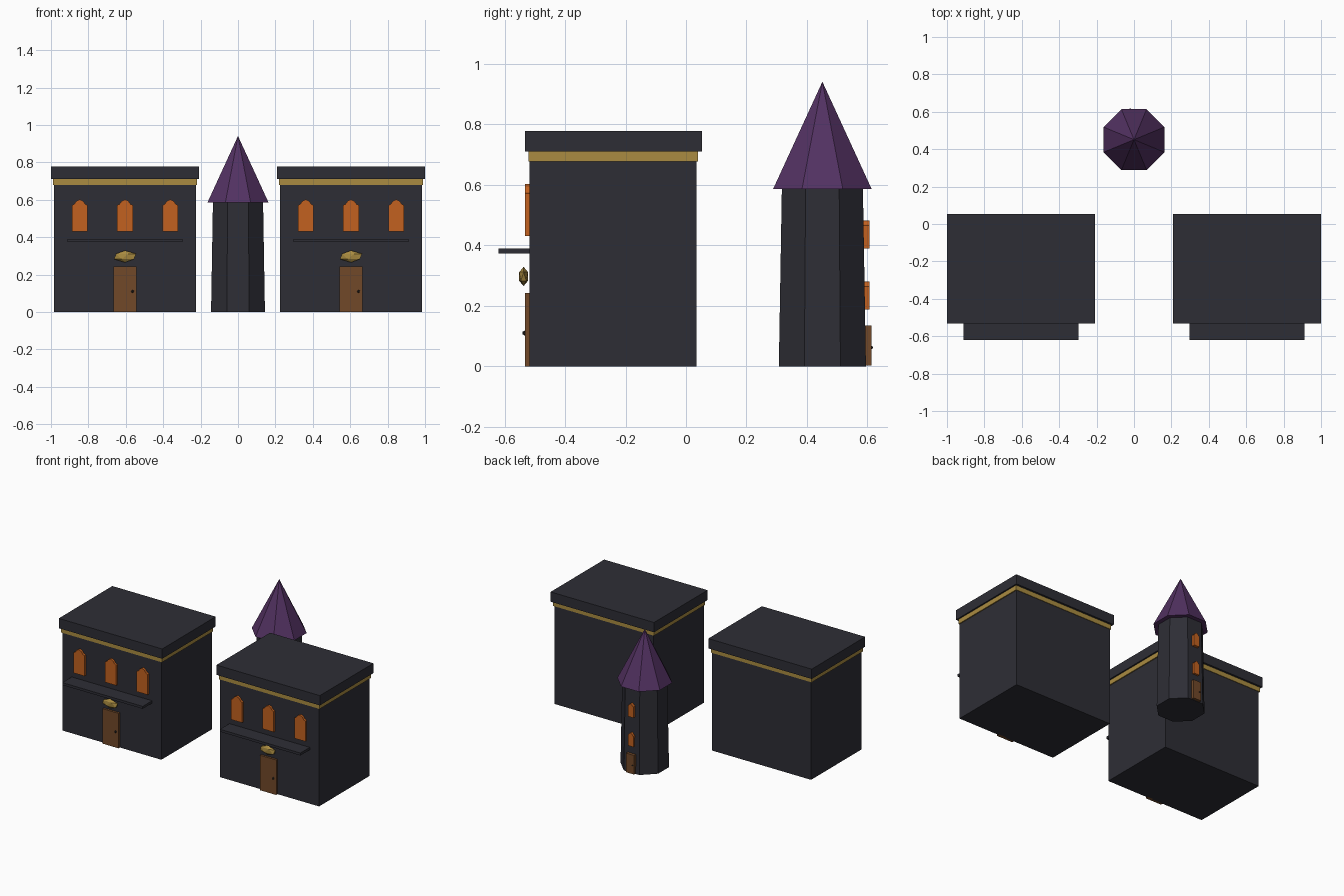
import bpy, bmesh, math
from mathutils import Matrix

cube = bpy.data.objects.get("Cube")
if cube:
    bpy.data.objects.remove(cube, do_unlink=True)


def material(name, rgb):
    m = bpy.data.materials.new(name)
    m.use_nodes = True
    m.diffuse_color = (*rgb, 1)
    m.node_tree.nodes["Principled BSDF"].inputs["Base Color"].default_value = (*rgb, 1)
    return m


STONE = material("dark stone", (0.027, 0.027, 0.036))
GOLD = material("gold", (0.40, 0.26, 0.052))
ORANGE = material("glowing orange", (0.54, 0.12, 0.014))
WOOD = material("brown wood", (0.165, 0.066, 0.022))
PURPLE = material("purple tiles", (0.085, 0.031, 0.12))
IRON = material("dark iron", (0.02, 0.018, 0.018))


def finish(name, bm, mat):
    bmesh.ops.recalc_face_normals(bm, faces=bm.faces)
    me = bpy.data.meshes.new(name)
    bm.to_mesh(me)
    bm.free()
    me.materials.append(mat)
    ob = bpy.data.objects.new(name, me)
    bpy.context.collection.objects.link(ob)
    return ob


def box(name, x, y, z, mat):
    """Box from (min, max) ranges on each axis."""
    bm = bmesh.new()
    bmesh.ops.create_cube(bm, size=1)
    for v in bm.verts:
        v.co = [r[0] if c < 0 else r[1] for c, r in zip(v.co, (x, y, z))]
    return finish(name, bm, mat)


def ball(name, centre, size, mat, detail=1):
    bm = bmesh.new()
    bmesh.ops.create_icosphere(bm, subdivisions=detail, radius=1,
                               matrix=Matrix.Translation(centre) @ Matrix.Diagonal((*size, 1)))
    return finish(name, bm, mat)


def octagon(name, apothem_low, apothem_high, z0, z1, y, mat):
    """Eight-sided tapered solid with flats facing the axes."""
    k = 1 / math.cos(math.pi / 8)
    bm = bmesh.new()
    place = Matrix.Translation((0, y, (z0 + z1) / 2)) @ Matrix.Rotation(math.pi / 8, 4, "Z")
    bmesh.ops.create_cone(bm, cap_ends=True, segments=8, radius1=apothem_low * k,
                          radius2=apothem_high * k, depth=z1 - z0, matrix=place)
    bmesh.ops.remove_doubles(bm, verts=bm.verts, dist=0.0001)
    return finish(name, bm, mat)


# Half outline of an arched window: share of half width, share of height
ARCH = [(1, 0), (1, 0.82), (0.72, 0.85), (0.42, 0.95), (0, 1)]


def window(name, x, half, z0, z1, y0, y1):
    outline = ARCH + [(-a, h) for a, h in reversed(ARCH[:-1])]
    bm = bmesh.new()
    face = bm.faces.new([bm.verts.new((x + a * half, y0, z0 + h * (z1 - z0))) for a, h in outline])
    new = bmesh.ops.extrude_face_region(bm, geom=[face])["geom"]
    bmesh.ops.translate(bm, vec=(0, y1 - y0, 0),
                        verts=[g for g in new if isinstance(g, bmesh.types.BMVert)])
    return finish(name, bm, ORANGE)


def around(x, half):
    return (x - half, x + half)


# Two matching houses
for side, cx in (("right", -0.604), ("left", 0.604)):
    box(side + "_house_body", around(cx, 0.379), (-0.517, 0.035), (0, 0.68), STONE)
    box(side + "_house_trim", around(cx, 0.386), (-0.521, 0.039), (0.678, 0.71), GOLD)
    box(side + "_house_roof", around(cx, 0.396), (-0.533, 0.053), (0.71, 0.778), STONE)
    box(side + "_house_ledge", around(cx, 0.308), (-0.62, -0.51), (0.373, 0.39), STONE)
    box(side + "_house_door", around(cx, 0.062), (-0.532, -0.51), (0, 0.242), WOOD)
    ball(side + "_house_doorknob", (cx + 0.04, -0.534, 0.11), (0.008, 0.008, 0.008), IRON)
    ball(side + "_house_lamp", (cx, -0.537, 0.297), (0.066, 0.017, 0.032), GOLD)
    for i in (-1, 0, 1):
        window(side + "_house_window", cx + i * 0.242, 0.042, 0.43, 0.602, -0.532, -0.51)

# Tower behind the houses
TY = 0.451
octagon("tower_body", 0.144, 0.134, 0, 0.59, TY, STONE)
octagon("tower_roof", 0.163, 0, 0.586, 0.941, TY, PURPLE)
for z in (0.188, 0.39):
    window("tower_window", 0, 0.021, z, z + 0.092, 0.58, 0.607)
box("tower_door", around(0, 0.031), (0.585, 0.613), (0.003, 0.135), WOOD)
ball("tower_doorknob", (-0.019, 0.614, 0.062), (0.005, 0.005, 0.005), IRON)
